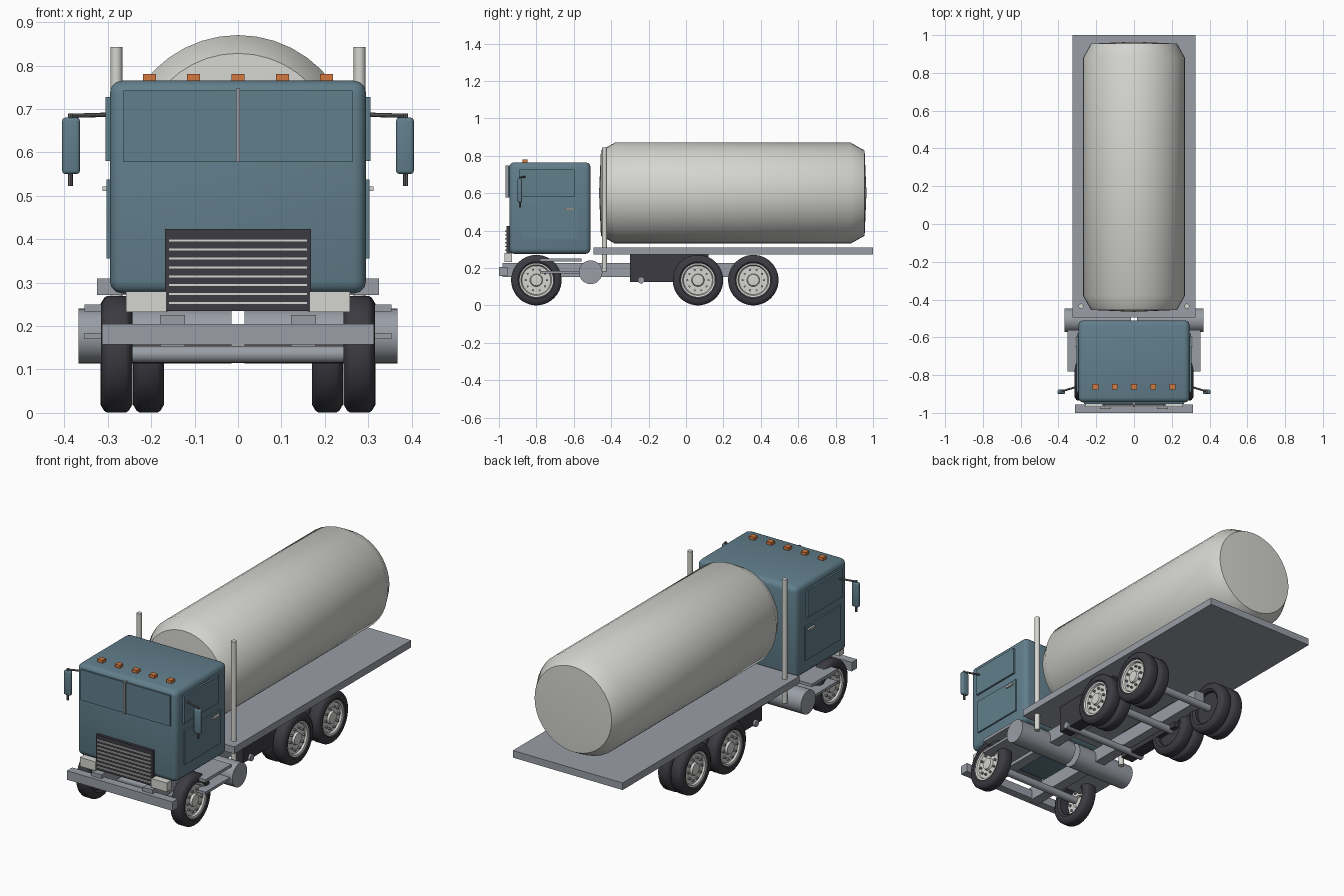
import bpy, bmesh, math
from mathutils import Matrix, Vector

cube = bpy.data.objects.get("Cube")
if cube:
    bpy.data.objects.remove(cube, do_unlink=True)


def material(name, r, g, b):
    m = bpy.data.materials.new(name)
    m.use_nodes = True
    m.diffuse_color = (r, g, b, 1)
    m.node_tree.nodes["Principled BSDF"].inputs["Base Color"].default_value = (r, g, b, 1)
    return m


BLUE = material("cab blue", 0.12, 0.21, 0.26)
PALE = material("pale metal", 0.66, 0.66, 0.63)
GREY = material("frame grey", 0.32, 0.34, 0.38)
DARK = material("rubber black", 0.045, 0.044, 0.054)
ARM = material("arm grey", 0.13, 0.13, 0.14)
AMBER = material("amber", 0.66, 0.19, 0.05)
parts = []


def add(name, bm, mat):
    bmesh.ops.recalc_face_normals(bm, faces=bm.faces)
    mesh = bpy.data.meshes.new(name)
    bm.to_mesh(mesh)
    bm.free()
    mesh.materials.append(mat)
    ob = bpy.data.objects.new(name, mesh)
    bpy.context.collection.objects.link(ob)
    parts.append(ob)
    return ob


def box(name, mat, x, y, z, bevel=0, segments=3):
    """Box from (min, max) pairs, with optional rounded edges."""
    bm = bmesh.new()
    bmesh.ops.create_cube(bm, size=1)
    for v in bm.verts:
        v.co = [(a + b) / 2 + c * (b - a) for (a, b), c in zip((x, y, z), v.co)]
    if bevel:
        bmesh.ops.bevel(bm, geom=bm.edges[:], offset=bevel, segments=segments,
                        profile=0.5, affect='EDGES')
    return add(name, bm, mat)


def pair(name, mat, x, y, z, bevel=0):
    """The same box on the left and the right side."""
    box("left_" + name, mat, x, y, z, bevel)
    box("right_" + name, mat, (-x[1], -x[0]), y, z, bevel)


def lathe(name, mat, profile, axis, centre, segments=32, closed=False):
    """Spin (along, radius) points about an axis through the centre."""
    axis = Vector(axis)
    side = axis.orthogonal().normalized()
    bm = bmesh.new()
    verts = [bm.verts.new(axis * a + side * r) for a, r in profile]
    edges = [bm.edges.new(e) for e in zip(verts, verts[1:])]
    if closed:
        edges.append(bm.edges.new((verts[-1], verts[0])))
    bmesh.ops.spin(bm, geom=verts + edges, cent=(0, 0, 0), axis=axis,
                   angle=math.tau, steps=segments)
    bmesh.ops.remove_doubles(bm, verts=bm.verts, dist=0.00005)
    bmesh.ops.translate(bm, verts=bm.verts, vec=centre)
    return add(name, bm, mat)


def rod(name, mat, start, end, radius, segments=16):
    start, end = Vector(start), Vector(end)
    d = end - start
    n = d.length
    return lathe(name, mat, [(0, 0), (0, radius), (n, radius), (n, 0)],
                 d.normalized(), start, segments)


# Cab shell, windscreen and doors
box("cab", BLUE, (-.295, .295), (-.945, -.51), (.275, .765), .028)
box("windscreen", BLUE, (-.264, .264), (-.953, -.94), (.578, .742))
box("windscreen_divider", GREY, (-.005, .005), (-.965, -.94), (.578, .747))
pair("door_window", BLUE, (.29, .305), (-.89, -.595), (.58, .727))
pair("door_panel", BLUE, (.29, .303), (-.88, -.58), (.355, .537))
pair("door_handle", PALE, (.30, .312), (-.648, -.597), (.511, .521))

# Grille with slats, headlights and roof lamps
box("grille", DARK, (-.168, .168), (-.96, -.93), (.235, .423))
for i in range(8):
    z = .253 + i * .0205
    box("grille_slat", PALE, (-.16, .16), (-.968, -.955), (z - .0035, z + .0035))
pair("headlight", PALE, (.165, .258), (-.97, -.93), (.232, .28))
for i in range(-2, 3):
    x = i * .102
    box("roof_lamp", AMBER, (x - .015, x + .015), (-.875, -.847), (.755, .781))

# Bumper, chassis rails and steps
box("bumper", GREY, (-.313, .313), (-1, -.955), (.157, .205))
pair("chassis_rail", GREY, (.122, .18), (-.98, .34), (.152, .226))
pair("upper_step", GREY, (.16, .353), (-.78, -.56), (.234, .25))
pair("lower_step", GREY, (.16, .353), (-.78, -.51), (.17, .184))

# Flat bed, side boxes and cross shaft
box("flat_bed", GREY, (-.325, .325), (-.495, 1), (.272, .31))
pair("side_box", DARK, (.17, .24), (-.3, .12), (.125, .272))
rod("cross_shaft", GREY, (-.252, -.24, .135), (.252, -.24, .135), .018)

# Cargo tank
lathe("cargo_tank", PALE, [(-.465, 0), (-.455, .228), (-.38, .27), (.88, .27),
                           (.955, .228), (.965, 0)], (0, 1, 0), (0, 0, .6), 40)

# Parts with one on each side: fuel tanks, exhausts and mirrors
for s in (-1, 1):
    rod("fuel_tank", GREY, (s * .015, -.51, .177), (s * .367, -.51, .177), .063, 32)
    rod("exhaust_stack", PALE, (s * .28, -.435, .18), (s * .28, -.435, .843), .0135)
    rod("mirror_arm", ARM, (s * .29, -.858, .687), (s * .39, -.888, .684), .005, 8)
    rod("mirror_post", ARM, (s * .386, -.888, .522), (s * .386, -.888, .69), .006, 8)
pair("mirror", BLUE, (.364, .405), (-.9, -.877), (.55, .68), .008)

# Wheels: tyre ring, dished rim, hub and nuts
RADIUS = .135
TYRE = [(-.027, .086), (-.036, .098), (-.036, .116), (-.027, .131), (-.02, RADIUS),
        (.02, RADIUS), (.027, .131), (.036, .116), (.036, .098), (.027, .086)]
RIM = [(.03, .09), (.028, .082), (.018, .077), (.018, .034), (.03, .03), (.032, 0)]


def wheel(name, x, y, s, rim=True, dark_back=False):
    centre = Vector((s * x, y, RADIUS))
    out = Vector((s, 0, 0))
    lathe(name + "_tyre", DARK, TYRE, out, centre, 36, closed=True)
    if dark_back:
        rod(name + "_back", DARK, centre - out * .01, centre + out * .012, .088, 36)
    if rim:
        lathe(name + "_rim", PALE, RIM, out, centre, 36)
        for i in range(10):
            a = i * math.tau / 10
            p = centre + Vector((0, math.cos(a), math.sin(a))) * .057
            rod(name + "_nut", GREY, p + out * .01, p + out * .03, .006, 6)


for s in (-1, 1):
    wheel("front_wheel", .279, -.8, s)
    for y in (.064, .36):
        wheel("outer_rear_wheel", .281, y, s, dark_back=True)
        wheel("inner_rear_wheel", .206, y, s, rim=False, dark_back=True)

# Axles
for y in (-.8, .064, .36):
    rod("axle", GREY, (-.28, y, RADIUS), (.28, y, RADIUS), .02)

# Smooth shading with sharp edges kept
bpy.ops.object.select_all(action='DESELECT')
for ob in parts:
    ob.select_set(True)
bpy.context.view_layer.objects.active = parts[0]
bpy.ops.object.shade_smooth_by_angle(angle=math.radians(35))
